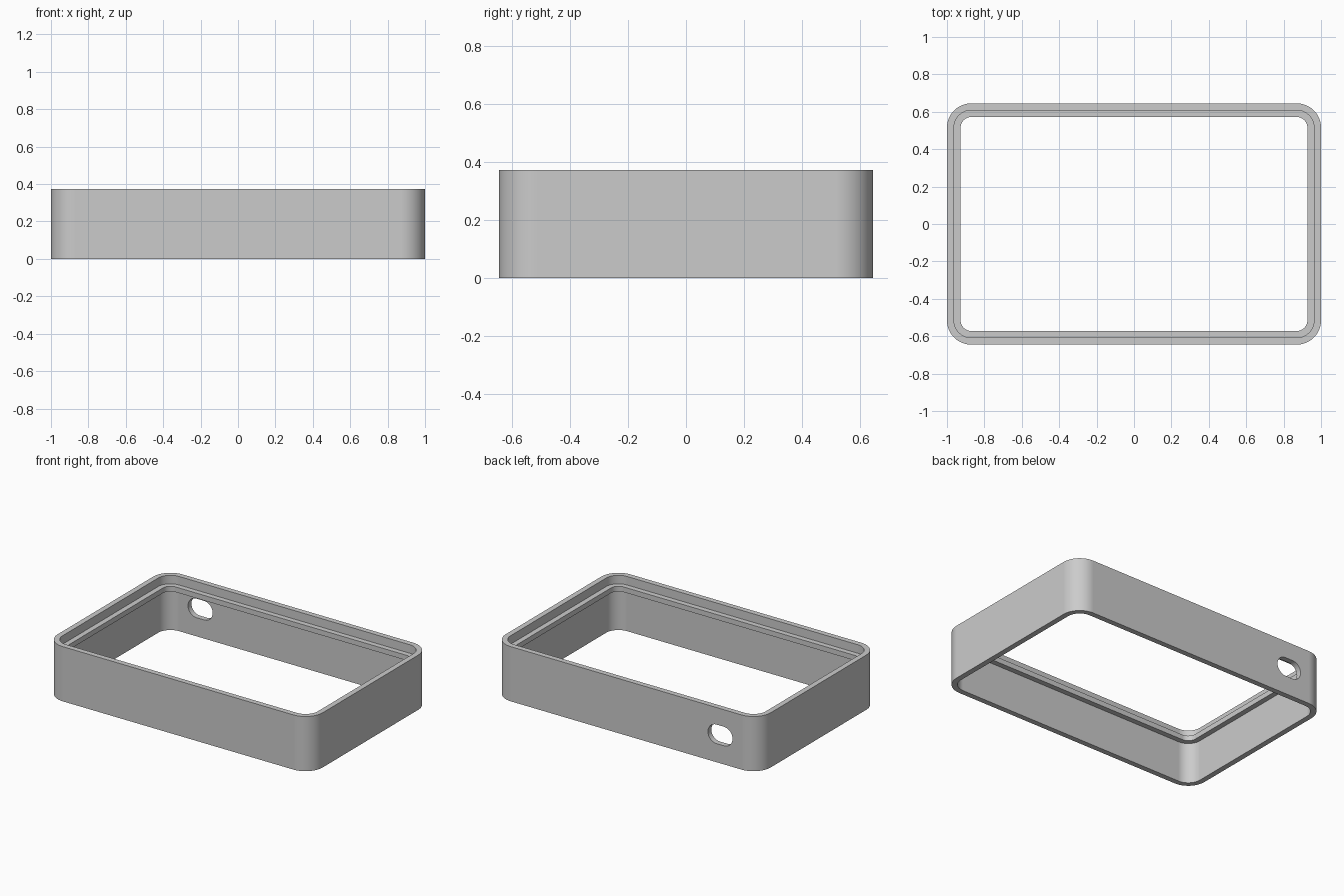
import bpy, bmesh, math

if "Cube" in bpy.data.objects:
    bpy.data.objects.remove(bpy.data.objects["Cube"])

grey = bpy.data.materials.new("light_grey")
grey.diffuse_color = (0.6, 0.6, 0.6, 1)
grey.use_nodes = True
grey.node_tree.nodes["Principled BSDF"].inputs["Base Color"].default_value = grey.diffuse_color

HX, HY, R, SEG = 1.0, 0.645, 0.13, 12


def rounded_rect(inset, z):
    """Rounded rectangle, inset evenly from the outer outline."""
    r = R - inset
    pts = []
    for q, (sx, sy) in enumerate([(1, 1), (-1, 1), (-1, -1), (1, -1)]):
        for i in range(SEG + 1):
            a = (q + i / SEG) * math.pi / 2
            pts.append((sx * (HX - R) + r * math.cos(a),
                        sy * (HY - R) + r * math.sin(a), z))
    return pts


def loft(name, rings, closed):
    """Skin a list of point rings; closed joins last to first, else caps the ends."""
    bm = bmesh.new()
    vs = [[bm.verts.new(p) for p in ring] for ring in rings]
    n = len(vs[0])
    for k in range(len(vs) if closed else len(vs) - 1):
        a, b = vs[k], vs[(k + 1) % len(vs)]
        for i in range(n):
            j = (i + 1) % n
            bm.faces.new((a[i], a[j], b[j], b[i]))
    if not closed:
        bm.faces.new(vs[0])
        bm.faces.new(vs[-1])
    bmesh.ops.recalc_face_normals(bm, faces=bm.faces)
    me = bpy.data.meshes.new(name)
    bm.to_mesh(me)
    bm.free()
    me.materials.append(grey)
    ob = bpy.data.objects.new(name, me)
    bpy.context.collection.objects.link(ob)
    return ob


# Frame wall: cross-section (inset, height) with a lip near the top
WALL, LIP = 0.037, 0.073
profile = [(0, 0), (0, 0.373), (WALL, 0.373), (WALL, 0.315),
           (LIP, 0.315), (LIP, 0.28), (WALL, 0.28), (WALL, 0)]
frame = loft("case_frame", [rounded_rect(d, z) for d, z in profile], True)

# Slot-shaped port through the back wall
CX, CZ, W, H = -0.71, 0.192, 0.186, 0.13


def slot(y):
    pts = []
    for side, start in ((1, -math.pi / 2), (-1, math.pi / 2)):
        for i in range(17):
            a = start + math.pi * i / 16
            pts.append((CX + side * (W - H) / 2 + H / 2 * math.cos(a),
                        y, CZ + H / 2 * math.sin(a)))
    return pts


cutter = loft("port_cutter", [slot(0.55), slot(0.7)], False)
cutter.hide_render = True

bpy.ops.object.select_all(action='DESELECT')
frame.select_set(True)
bpy.context.view_layer.objects.active = frame
cut = frame.modifiers.new("port", 'BOOLEAN')
cut.operation = 'DIFFERENCE'
cut.solver = 'EXACT'
cut.object = cutter
bpy.ops.object.modifier_apply(modifier=cut.name)
bpy.data.objects.remove(cutter)

# Smooth corners, crisp edges, flat walls
bpy.ops.object.shade_smooth_by_angle(angle=math.radians(30))
wn = frame.modifiers.new("flat_walls", 'WEIGHTED_NORMAL')
wn.keep_sharp = True
